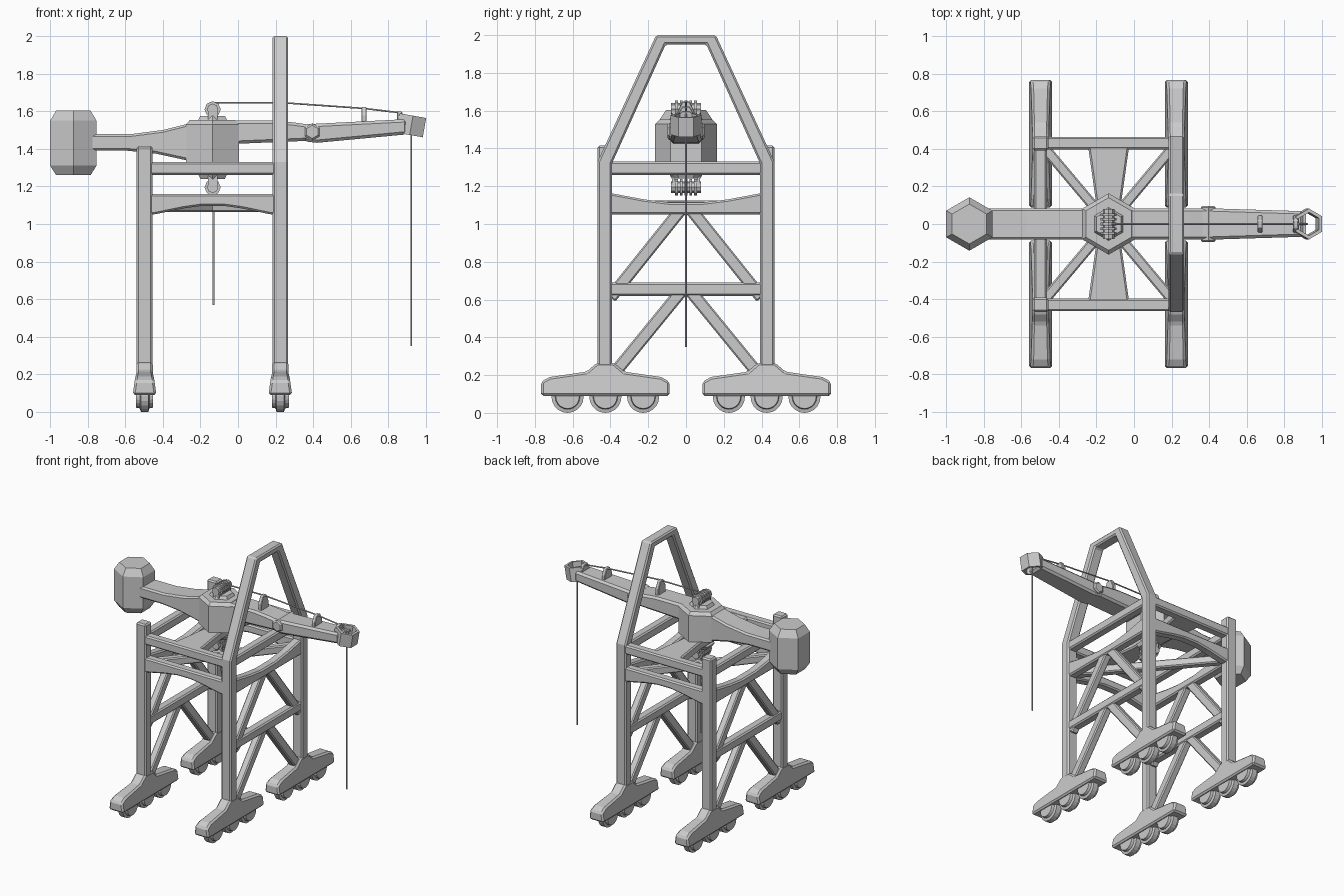
import bpy, bmesh, math
from mathutils import Vector, Matrix

if "Cube" in bpy.data.objects:
    bpy.data.objects.remove(bpy.data.objects["Cube"])

AXES = {'XZ': (0, 2, 1), 'YZ': (1, 2, 0), 'XY': (0, 1, 2)}


def finish(name, bm, bevel=0.0):
    bmesh.ops.recalc_face_normals(bm, faces=bm.faces)
    me = bpy.data.meshes.new(name)
    bm.to_mesh(me)
    bm.free()
    ob = bpy.data.objects.new(name, me)
    bpy.context.collection.objects.link(ob)
    if bevel:
        m = ob.modifiers.new("chamfer", 'BEVEL')
        m.width = bevel
        m.segments = 1
        m.limit_method = 'ANGLE'
        m.angle_limit = math.radians(40)
    return ob


def prism(name, pts, plane, lo, hi, bevel=0.01):
    """Extrude a 2D profile drawn in a plane from lo to hi."""
    a, b, c = AXES[plane]
    bm = bmesh.new()
    rows = []
    for t in (lo, hi):
        row = []
        for p in pts:
            v = [0, 0, 0]
            v[a], v[b], v[c] = p[0], p[1], t
            row.append(bm.verts.new(v))
        rows.append(row)
    n = len(pts)
    bm.faces.new(rows[0])
    bm.faces.new(rows[1])
    for i in range(n):
        j = (i + 1) % n
        bm.faces.new((rows[0][i], rows[0][j], rows[1][j], rows[1][i]))
    return finish(name, bm, bevel)


def box(name, x0, x1, y0, y1, z0, z1, bevel=0.01):
    return prism(name, [(x0, y0), (x1, y0), (x1, y1), (x0, y1)], 'XY', z0, z1, bevel)


def bar(name, p, q, w, plane, lo, hi):
    """Straight brace of width w between two points of a plane."""
    p, q = Vector(p), Vector(q)
    d = (q - p).normalized()
    n = Vector((-d.y, d.x)) * w / 2
    return prism(name, [p + n, q + n, q - n, p - n], plane, lo, hi, 0.008)


def lathe(name, profile, n, matrix, caps=True):
    """Stack of n-sided rings; profile is (radius, height)."""
    bm = bmesh.new()
    rings = []
    for r, h in profile:
        angs = [math.pi / 2 + 2 * math.pi * i / n for i in range(n)]
        rings.append([bm.verts.new((r * math.cos(t), r * math.sin(t), h)) for t in angs])
    for r0, r1 in zip(rings, rings[1:]):
        for i in range(n):
            j = (i + 1) % n
            bm.faces.new((r0[i], r0[j], r1[j], r1[i]))
    if caps:
        bm.faces.new(rings[0])
        bm.faces.new(rings[-1])
    bm.transform(matrix)
    return finish(name, bm)


def along_y(x, y, z):
    return Matrix.Translation((x, y, z)) @ Matrix.Rotation(math.pi / 2, 4, 'X')


def along_x(x, y, z):
    return Matrix.Translation((x, y, z)) @ Matrix.Rotation(math.pi / 2, 4, 'Y')


def rope(name, pts, r=0.005):
    cu = bpy.data.curves.new(name, 'CURVE')
    cu.dimensions = '3D'
    cu.bevel_depth = r
    cu.bevel_resolution = 1
    cu.use_fill_caps = True
    s = cu.splines.new('POLY')
    s.points.add(len(pts) - 1)
    for sp, p in zip(s.points, pts):
        sp.co = (*p, 1)
    bpy.context.collection.objects.link(bpy.data.objects.new(name, cu))


def mirrored(half):
    return half + [(-a, b) for a, b in reversed(half)]


XB, XF, YL, XC = -0.497, 0.225, 0.43, -0.135

# Bogies with three wheels each
for x in (XB, XF):
    for s in (-1, 1):
        yc = s * 0.427
        half = [(-0.34, 0.09), (-0.34, 0.165), (-0.295, 0.19), (-0.1, 0.218), (-0.045, 0.265)]
        body = [(yc + a, b) for a, b in mirrored(half)]
        ob = prism("bogie", body, 'YZ', x - 0.063, x + 0.063, 0.0)
        for v in ob.data.vertices:          # taper upper part
            if v.co.z > 0.1:
                v.co.x = x + (v.co.x - x) * (1.0 - 0.3 * min(1, (v.co.z - 0.1) / 0.12))
        m = ob.modifiers.new("chamfer", 'BEVEL')
        m.width, m.segments, m.limit_method = 0.012, 1, 'ANGLE'
        for k in (-0.2, 0, 0.2):
            lathe("wheel", [(0.03, -0.045), (0.062, -0.045), (0.066, -0.025), (0.085, -0.02),
                            (0.085, 0.02), (0.066, 0.025), (0.062, 0.045), (0.03, 0.045)],
                  20, along_x(x, yc + k, 0.085))

# Rear legs, and front legs joined into a tall A-frame
for s in (-1, 1):
    box("rear_leg", XB - 0.042, XB + 0.042, s * YL - 0.038, s * YL + 0.038, 0.2, 1.415)
outer = [(-0.468, 0.2), (-0.468, 1.33), (-0.158, 2.0), (0.158, 2.0), (0.468, 1.33), (0.468, 0.2)]
inner = [(0.392, 0.2), (0.392, 1.32), (0.108, 1.95), (-0.108, 1.95), (-0.392, 1.32), (-0.392, 0.2)]
prism("front_a_frame", outer + inner, 'YZ', XF - 0.042, XF + 0.042)

# Long side beams: straight upper one and arched lower one
for s in (-1, 1):
    y0, y1 = s * YL - 0.034, s * YL + 0.034
    box("side_beam_upper", XB, XF, y0, y1, 1.26, 1.33)
    arch = [(XB, 1.16), (XB, 1.05), (-0.44, 1.052), (-0.29, 1.083), (-0.19, 1.097),
            (-0.08, 1.097), (0.02, 1.083), (0.17, 1.052), (XF, 1.05), (XF, 1.16)]
    prism("side_beam_arched", arch, 'XZ', y0, y1)

# End frames: cross beams and diagonal braces
for x in (XB, XF):
    x0, x1 = x - 0.034, x + 0.034
    box("end_beam_upper", x0, x1, -YL, YL, 1.26, 1.33)
    box("end_beam_middle", x0, x1, -YL, YL, 0.62, 0.69)
    sag = mirrored([(-YL, 1.05), (-YL, 1.165), (-0.38, 1.16), (-0.22, 1.13), (-0.08, 1.113)])
    prism("end_beam_sagged", sag, 'YZ', x0, x1)
    for s in (-1, 1):
        bar("upper_brace", (s * 0.4, 0.61), (s * 0.02, 1.085), 0.066, 'YZ', x - 0.028, x + 0.028)
        bar("lower_brace", (s * 0.4, 0.185), (s * 0.02, 0.65), 0.066, 'YZ', x - 0.028, x + 0.028)

# Horizontal braces and saddle that carries the slewing hub
for s in (-1, 1):
    for x in (XB, XF):
        bar("deck_brace", (x, s * YL), (XC, 0), 0.055, 'XY', 1.065, 1.125)
    prism("saddle", [(XC - 0.11, s * 0.42), (XC + 0.11, s * 0.42), (XC + 0.065, s * 0.1),
                     (XC + 0.065, 0), (XC - 0.065, 0), (XC - 0.065, s * 0.1)], 'XY', 1.262, 1.328)

# Slewing hub
hub = Matrix.Translation((XC, 0, 0))
lathe("slewing_hub", [(0.163, 1.33), (0.163, 1.53), (0.14, 1.553)], 6, hub)

# Winches above and below the hub
for sgn, base, zc in ((1, 1.55, 1.61), (-1, 1.265, 1.195)):
    lathe("winch_base", [(0.09, base), (0.075, base + sgn * 0.025)], 6, hub)
    for s in (-1, 1):
        box("winch_bracket", XC - 0.025, XC + 0.025, s * 0.065 - 0.008, s * 0.065 + 0.008,
            min(base, zc), max(base, zc), 0)
    lathe("winch_drum", [(0.03, -0.08), (0.03, 0.08)], 8, along_y(XC, 0, zc))
    for k in range(-2, 3):
        lathe("drum_flange", [(0.043, -0.007), (0.043, 0.007)], 8, along_y(XC, k * 0.025, zc))

# Rear arm and counterweight
arm = [(-0.2, 1.55), (-0.28, 1.53), (-0.4, 1.5), (-0.57, 1.478), (-0.8, 1.478),
       (-0.8, 1.39), (-0.59, 1.39), (-0.44, 1.375), (-0.27, 1.338), (-0.2, 1.335)]
prism("rear_arm", arm, 'XZ', -0.083, 0.083, 0.012)
lathe("counterweight", [(0.106, 1.26), (0.142, 1.31), (0.142, 1.55), (0.106, 1.603)], 6,
      Matrix.Translation((-0.876, 0, 0)))

# Inner boom, pivot pin and tapered outer boom
prism("inner_boom", [(-0.05, 1.425), (0.36, 1.442), (0.40, 1.46), (0.40, 1.525), (0.3, 1.54),
                     (0.2, 1.55), (-0.05, 1.55)], 'XZ', -0.083, 0.083, 0.015)
lathe("boom_pivot", [(0.035, -0.097), (0.046, -0.088), (0.046, 0.088), (0.035, 0.097)], 6,
      along_y(0.395, 0, 1.49))
ob = prism("outer_boom", [(0.35, 1.44), (0.42, 1.432), (0.9, 1.477), (0.9, 1.558), (0.35, 1.53)],
           'XZ', -0.085, 0.085, 0.015)
for v in ob.data.vertices:
    if v.co.x > 0.8:
        v.co.y *= 0.8

# Open hexagonal boom tip
tip = lathe("boom_tip", [(0.082, -0.052), (0.082, 0.052)], 6,
            Matrix.Translation((0.922, 0, 1.525)) @ Matrix.Rotation(math.radians(10), 4, 'Y')
            @ Matrix.Scale(-1, 4, (0, 0, 1)), caps=False)
wall = tip.modifiers.new("wall", 'SOLIDIFY')
wall.thickness = 0.02
box("tip_sheave_axle", 0.9, 0.915, -0.065, 0.065, 1.535, 1.55, 0)

# Rope guides along the boom
for x, z0, z1 in ((0.215, 1.54, 1.648), (0.67, 1.53, 1.622), (0.86, 1.545, 1.598)):
    prism("rope_guide", mirrored([(-0.045, z0), (-0.045, z0 + 0.5 * (z1 - z0)), (-0.02, z1)]),
          'YZ', x - 0.014, x + 0.014, 0.004)

# Hoist ropes
rope("boom_rope", [(XC, 0, 1.645), (0.24, 0, 1.645), (0.67, 0, 1.615), (0.86, 0, 1.592),
                   (0.915, 0, 1.555), (0.922, 0, 1.52), (0.922, 0, 0.35)])
rope("centre_rope", [(XC + 0.005, 0, 1.2), (XC + 0.005, 0, 0.57)], 0.006)
